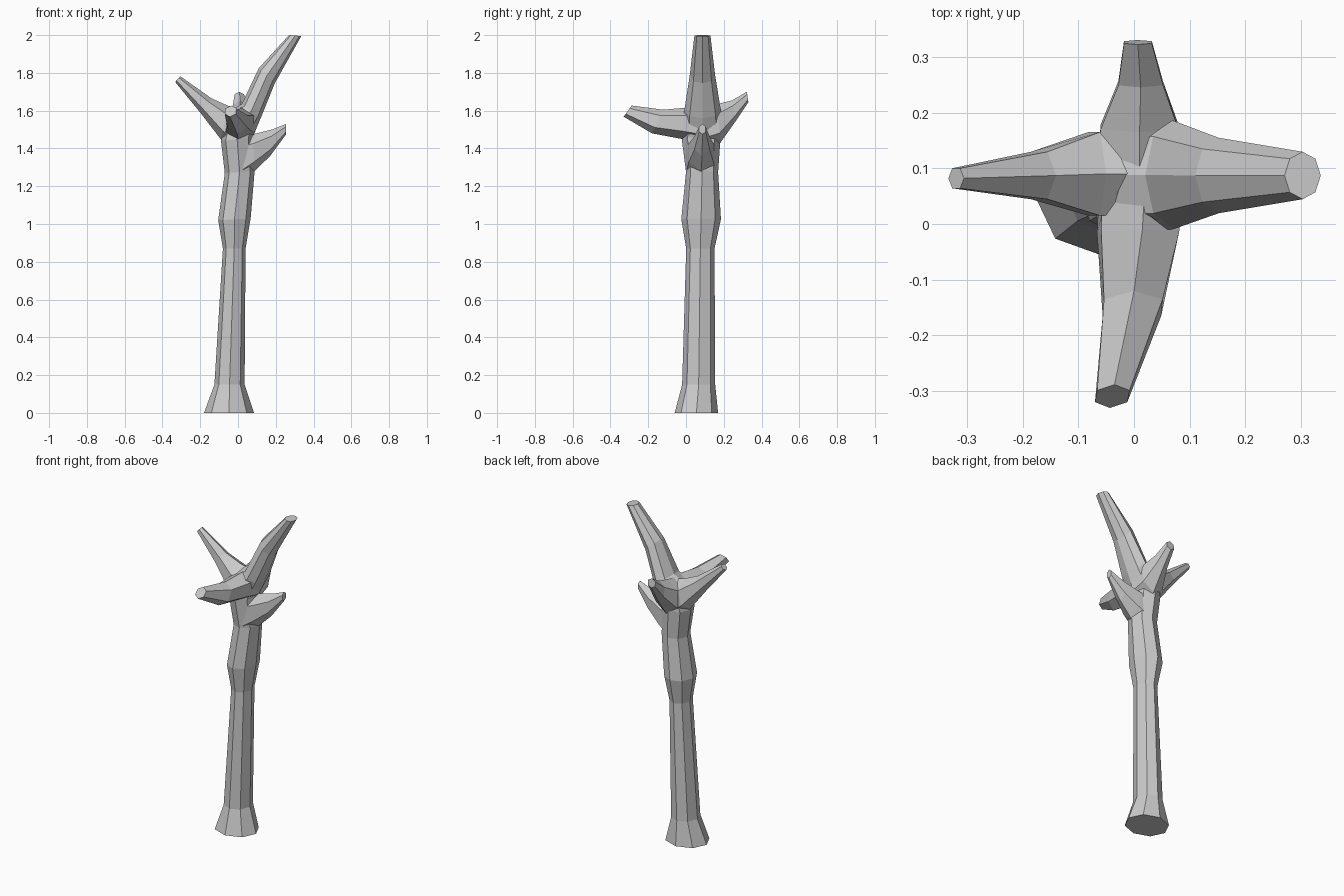
import bpy, bmesh, math
from mathutils import Vector


def loft(name, rings, side, n):
    """Skin rings; each ring = (inner/upper point, outer/lower point, width)."""
    bm = bmesh.new()
    side = Vector(side)
    peak = max(abs(math.sin(2 * math.pi * i / n)) for i in range(n))
    loops = []
    for a, b, w in rings:
        a, b = Vector(a), Vector(b)
        c, u = (a + b) / 2, (a - b) / 2
        v = side * (w / 2 / peak)
        loops.append([bm.verts.new(c + u * math.cos(2 * math.pi * i / n)
                                   + v * math.sin(2 * math.pi * i / n)) for i in range(n)])
    for r, s in zip(loops, loops[1:]):
        for i in range(n):
            j = (i + 1) % n
            bm.faces.new((r[i], r[j], s[j], s[i]))
    bm.faces.new(loops[0][::-1])
    bm.faces.new(loops[-1])
    bmesh.ops.recalc_face_normals(bm, faces=bm.faces)
    me = bpy.data.meshes.new(name)
    bm.to_mesh(me)
    bm.free()
    ob = bpy.data.objects.new(name, me)
    bpy.context.collection.objects.link(ob)
    return ob


# Trunk bending into the tall right-hand limb: left x, left z, right x, right z, mid y, width
profile = [
    (-.18, 0, .085, 0, .055, .23),
    (-.125, .15, .035, .15, .067, .175),
    (-.08, .87, .04, .87, .076, .15),
    (-.105, 1.02, .067, 1.03, .08, .21),
    (-.07, 1.27, .088, 1.28, .085, .17),
    (-.09, 1.44, .08, 1.46, .08, .205),
    (-.06, 1.59, .095, 1.50, .088, .20),
    (.02, 1.635, .12, 1.56, .088, .195),
    (.11, 1.825, .195, 1.745, .087, .135),
    (.27, 2.0, .335, 1.995, .087, .085),
]
trunk = loft("trunk", [((lx, y, lz), (rx, y, rz), w) for lx, lz, rx, rz, y, w in profile],
             (0, 1, 0), 8)

X, Y = (1, 0, 0), (0, 1, 0)
branches = [
    # Left branch
    loft("left_branch", [
        ((.02, .09, 1.61), (-.04, .09, 1.40), .15),
        ((-.05, .09, 1.625), (-.092, .09, 1.45), .15),
        ((-.14, .087, 1.665), (-.20, .087, 1.59), .085),
        ((-.305, .082, 1.782), (-.333, .082, 1.752), .036)], Y, 6),
    # Low right branch
    loft("low_right_branch", [
        ((.02, .08, 1.47), (.03, .08, 1.23), .15),
        ((.08, .08, 1.475), (.088, .08, 1.28), .13),
        ((.18, .085, 1.5), (.17, .085, 1.36), .08),
        ((.255, .087, 1.53), (.255, .087, 1.475), .035)], Y, 6),
    # Front branch
    loft("front_branch", [
        ((.02, .08, 1.62), (.01, .06, 1.43), .15),
        ((.015, -.01, 1.615), (.0, -.02, 1.45), .14),
        ((.0, -.12, 1.605), (-.005, -.18, 1.48), .105),
        ((-.035, -.288, 1.627), (-.043, -.33, 1.568), .058)], X, 6),
    # Back branch
    loft("back_branch", [
        ((.01, .08, 1.62), (.01, .10, 1.40), .15),
        ((.01, .165, 1.635), (.01, .182, 1.43), .14),
        ((.012, .245, 1.655), (.012, .26, 1.54), .08),
        ((.007, .322, 1.70), (.007, .33, 1.645), .05)], X, 6),
]

# Merge the branches into one solid tree
bpy.context.view_layer.objects.active = trunk
for b in branches:
    m = trunk.modifiers.new("union", 'BOOLEAN')
    m.operation, m.solver, m.object = 'UNION', 'EXACT', b
    bpy.ops.object.modifier_apply(modifier=m.name)
    bpy.data.objects.remove(b)
